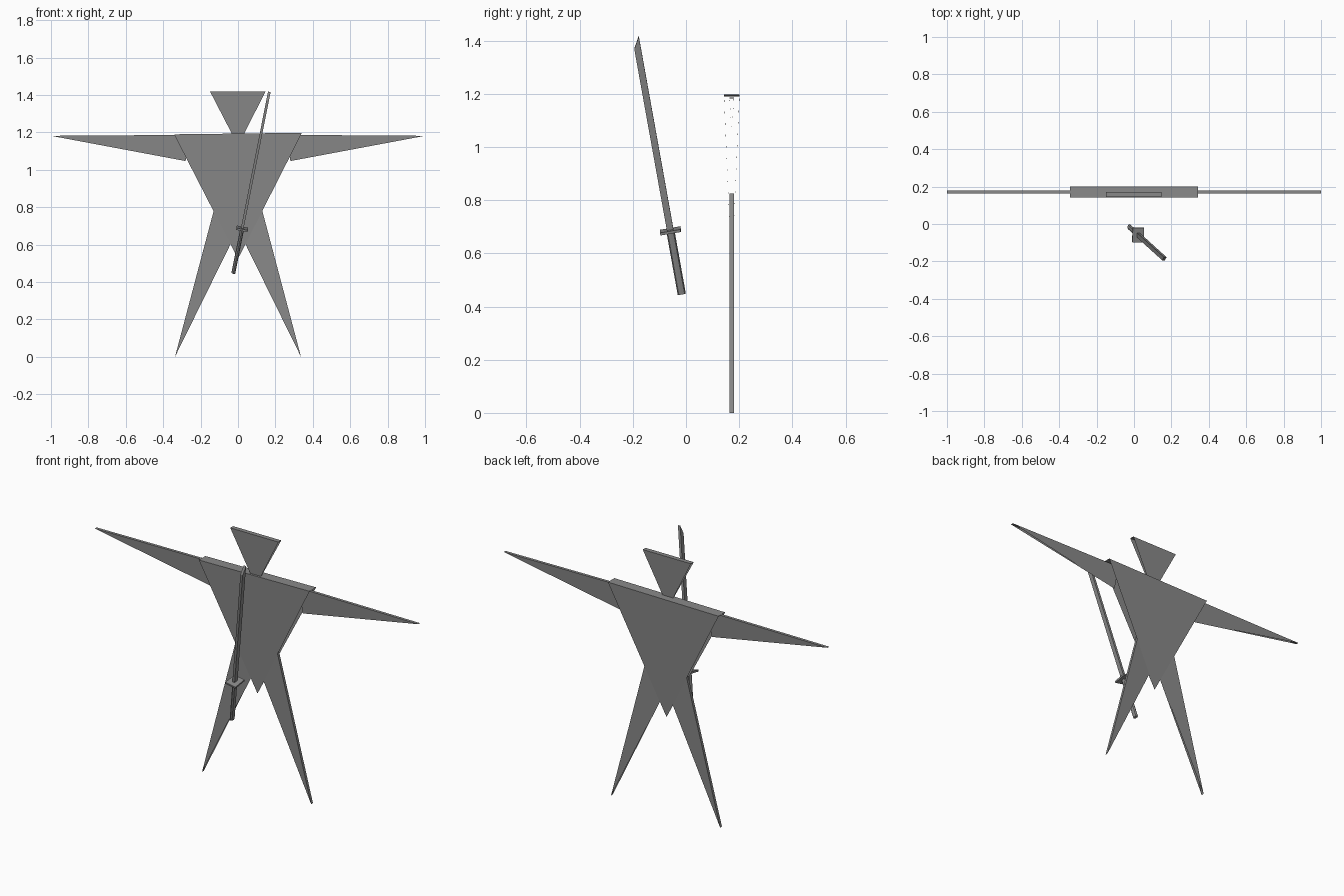
import bpy, bmesh, math
from mathutils import Vector, Matrix

if "Cube" in bpy.data.objects:
    bpy.data.objects.remove(bpy.data.objects["Cube"])

grey = bpy.data.materials.new("plain grey")
grey.diffuse_color = (0.25, 0.25, 0.25, 1)
grey.use_nodes = True
grey.node_tree.nodes["Principled BSDF"].inputs["Base Color"].default_value = grey.diffuse_color


def finish(name, bm):
    mesh = bpy.data.meshes.new(name)
    bm.to_mesh(mesh)
    bm.free()
    mesh.materials.append(grey)
    obj = bpy.data.objects.new(name, mesh)
    bpy.context.collection.objects.link(obj)
    return obj


def wedge(name, a, b, apex, half, y=0.172):
    """Open wedge: a strip from a to b, with front and back sheets meeting at apex (x, z)."""
    bm = bmesh.new()
    af, bf, ab, bb = [bm.verts.new((p[0], y + s * half, p[1]))
                      for s in (-1, 1) for p in (a, b)]
    tip = bm.verts.new((apex[0], y, apex[1]))
    front = bm.faces.new((af, bf, tip))
    bm.faces.new((bb, ab, tip))
    bm.faces.new((bf, af, ab, bb))
    bm.normal_update()
    if front.normal.y > 0:
        bmesh.ops.reverse_faces(bm, faces=bm.faces[:])
    return finish(name, bm)


# Body
wedge("torso", (-0.342, 1.19), (0.342, 1.198), (0, 0.525), 0.029)
wedge("head", (-0.15, 1.42), (0.148, 1.42), (0, 1.13), 0.0125, 0.158)
for side, s in (("left", -1), ("right", 1)):
    wedge(side + "_arm", (s, 1.182), (s * 0.26, 1.187), (s * 0.28, 1.047), 0.008)
    wedge(side + "_leg", (s * 0.337, 0), (s * 0.118, 0.826), (s * -0.04, 0.765), 0.008)

# Sword frame: local z runs along the blade, local y is the blade's wide axis
start, end = Vector((-0.025, -0.016, 0.447)), Vector((0.167, -0.19, 1.415))
length = (end - start).length
zd = (end - start).normalized()
yd = (Vector((0, 1, 0)) - zd * zd.y).normalized()
xd = yd.cross(zd)
frame = Matrix((xd, yd, zd)).transposed().to_4x4()
frame.translation = start


def sword_box(name, size, low, high, tip_drop=0):
    bm = bmesh.new()
    bmesh.ops.create_cube(bm, size=1)
    for v in bm.verts:
        top, front = v.co.z > 0, v.co.y < 0
        v.co = (v.co.x * size[0], v.co.y * size[1], high if top else low)
        if top and front:
            v.co.z -= tip_drop
    bm.transform(frame)
    return finish(name, bm)


sword_box("blade", (0.014, 0.025), 0.25, length, 0.045)
sword_box("guard", (0.062, 0.078), 0.241, 0.251)

# Oval handle
bm = bmesh.new()
bmesh.ops.create_cone(bm, cap_ends=True, segments=8, radius1=0.5, radius2=0.5, depth=1)
for v in bm.verts:
    v.co = (v.co.x * 0.021, v.co.y * 0.031, (v.co.z + 0.5) * 0.245)
bm.transform(frame)
finish("handle", bm)
